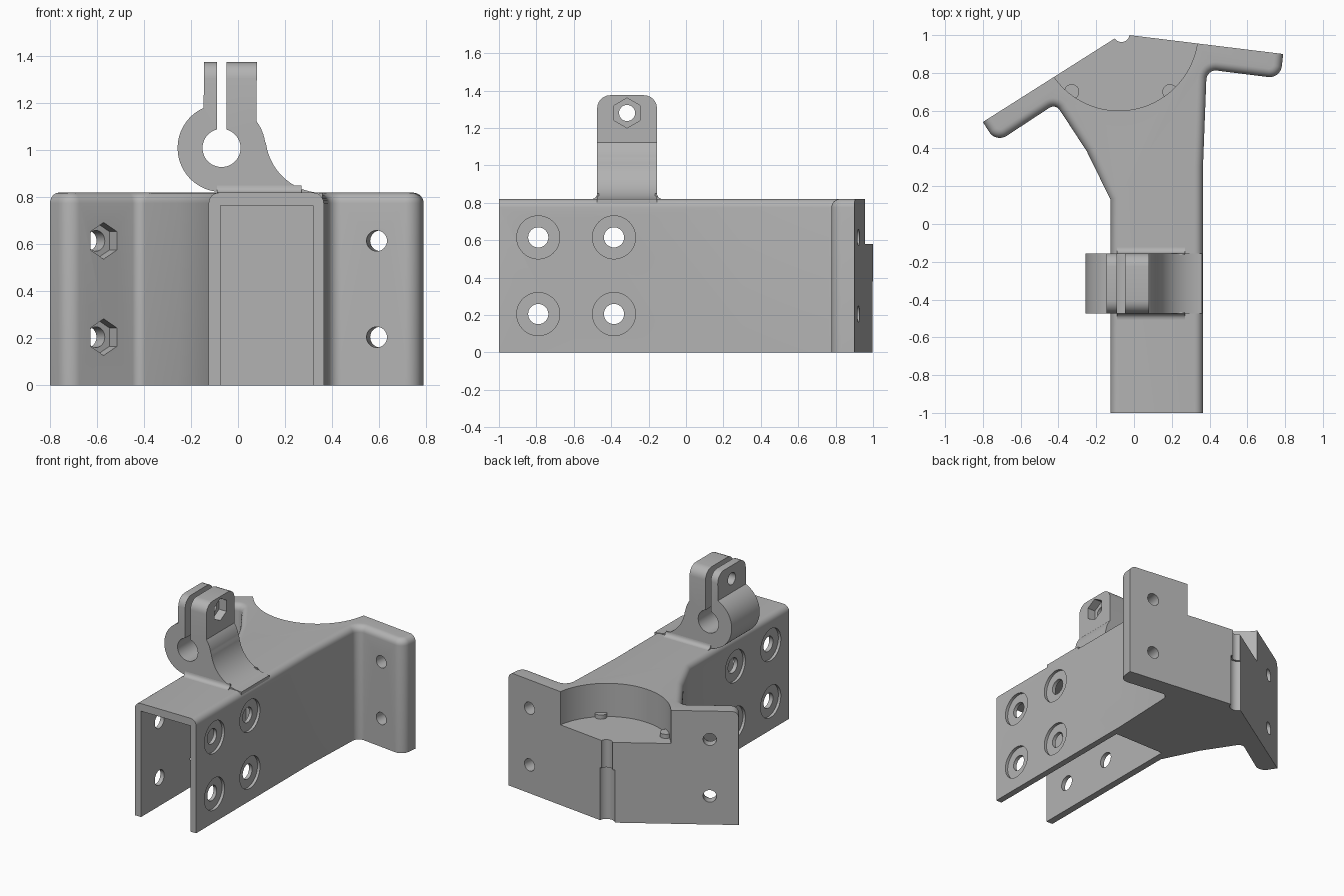
import bpy, bmesh
from math import sin, cos, tan, pi, radians
from mathutils import Vector, Matrix

cube = bpy.data.objects.get("Cube")
if cube:
    bpy.data.objects.remove(cube, do_unlink=True)

grey = bpy.data.materials.new("plain grey")
grey.use_nodes = True
grey.diffuse_color = (0.45, 0.45, 0.45, 1)
grey.node_tree.nodes["Principled BSDF"].inputs["Base Color"].default_value = grey.diffuse_color


def rounded(corners, steps=8):
    """Polygon with each (u, v, radius) corner filleted."""
    pts = [Vector(c[:2]) for c in corners]
    out = []
    for i, (p, c) in enumerate(zip(pts, corners)):
        r = c[2]
        if not r:
            out.append(p)
            continue
        a = (pts[i - 1] - p).normalized()
        b = (pts[(i + 1) % len(pts)] - p).normalized()
        half = a.angle(b) / 2
        centre = p + (a + b).normalized() * r / sin(half)
        start, end = (p + d * r / tan(half) - centre for d in (a, b))
        for k in range(steps + 1):
            out.append(centre + start.lerp(end, k / steps).normalized() * r)
    return out


def arc(cu, cv, r, start, end, steps=24):
    angles = [radians(start + (end - start) * k / steps) for k in range(steps + 1)]
    return [Vector((cu + r * cos(a), cv + r * sin(a))) for a in angles]


def finish(name, bm):
    bmesh.ops.recalc_face_normals(bm, faces=bm.faces)
    mesh = bpy.data.meshes.new(name)
    bm.to_mesh(mesh)
    bm.free()
    mesh.materials.append(grey)
    ob = bpy.data.objects.new(name, mesh)
    bpy.context.collection.objects.link(ob)
    return ob


def prism_mesh(pts, axis, lo, hi):
    place = {"x": lambda p: (lo, p[0], p[1]),
             "y": lambda p: (p[0], lo, p[1]),
             "z": lambda p: (p[0], p[1], lo)}[axis]
    bm = bmesh.new()
    face = bm.faces.new([bm.verts.new(place(p)) for p in pts])
    ext = bmesh.ops.extrude_face_region(bm, geom=[face])
    shift = Vector([(hi - lo) * (axis == a) for a in "xyz"])
    bmesh.ops.translate(bm, vec=shift,
                        verts=[g for g in ext["geom"] if isinstance(g, bmesh.types.BMVert)])
    bmesh.ops.recalc_face_normals(bm, faces=bm.faces)
    return bm


def round_edges(bm, rule, radius):
    edges = [e for e in bm.edges if rule(e.verts[0].co, e.verts[1].co)]
    bmesh.ops.bevel(bm, geom=edges, offset=radius, segments=6, profile=0.5,
                    affect="EDGES", clamp_overlap=False)


def rod(name, start, end, r, sides=32, turn=0):
    """Cylinder or hexagonal bar between two points."""
    start, end = Vector(start), Vector(end)
    d = end - start
    bm = bmesh.new()
    rot = d.to_track_quat("Z", "Y").to_matrix().to_4x4()
    m = Matrix.Translation((start + end) / 2) @ rot @ Matrix.Rotation(turn, 4, "Z")
    bmesh.ops.create_cone(bm, cap_ends=True, segments=sides, radius1=r, radius2=r,
                          depth=d.length, matrix=m)
    return finish(name, bm)


def boolean(target, tool, operation="DIFFERENCE"):
    mod = target.modifiers.new("cut", "BOOLEAN")
    mod.operation, mod.solver, mod.object = operation, "EXACT", tool
    bpy.context.view_layer.objects.active = target
    bpy.ops.object.modifier_apply(modifier=mod.name)
    bpy.data.objects.remove(tool, do_unlink=True)


def smooth(ob):
    bpy.ops.object.select_all(action="DESELECT")
    ob.select_set(True)
    bpy.context.view_layer.objects.active = ob
    bpy.ops.object.shade_smooth_by_angle(angle=radians(30))


TOP = 0.82
APEX = (-0.066, 1.005)


def back_y(x):
    return min(0.54 + 0.634 * (x + 0.8), 0.9 - 0.13 * (x - 0.79))


# Arm with two angled wings
outline = rounded([
    (-0.125, -1, 0), (0.365, -1, 0), (0.365, 0.3, 0), (0.385, 0.819, 0.05),
    (0.775, 0.77, 0.065), (0.79, 0.9, 0), (*APEX, 0), (-0.8, 0.54, 0),
    (-0.73, 0.43, 0.065), (-0.415, 0.637, 0.04), (-0.25, 0.385, 0), (-0.125, 0.13, 0)])
bm = prism_mesh(outline, "z", 0, TOP)


def top_rim(a, b):
    mid = (a + b) / 2
    return min(a.z, b.z) > TOP - 0.001 and mid.y > -0.99 and mid.y < back_y(mid.x) - 0.015


round_edges(bm, top_rim, 0.045)
body = finish("bracket_body", bm)

# Open channel under the arm
channel = [(-0.075, -0.2), (0.32, -0.2), (0.32, 0.765), (-0.075, 0.765)]
boolean(body, finish("channel_cut", prism_mesh(channel, "y", -1.2, 0.2)))

# Round pocket and stepped rear groove
boolean(body, rod("pocket_cut", (-0.08, 1.02, 0.58), (-0.08, 1.02, 1), 0.42, 96))
for r, height in ((0.042, 1), (0.056, 0.38)):
    boolean(body, rod("groove_cut", (*APEX, -0.1), (*APEX, height), r))

# Bolt holes in the arm sides and the wings
left_n = Vector((-0.535, 0.845, 0))
right_n = Vector((0.122, 0.992, 0))
for z in (0.205, 0.615):
    for y in (-0.79, -0.385):
        boolean(body, rod("side_hole", (-0.5, y, z), (0.7, y, z), 0.054))
        for inner, outer in ((0.345, 0.5), (-0.105, -0.3)):
            boolean(body, rod("side_recess", (inner, y, z), (outer, y, z), 0.115, 48))
    right = Vector((0.59, 0.79, z))
    boolean(body, rod("wing_hole", right - right_n * 0.1, right + right_n * 0.3, 0.044))
    left = Vector((-0.572, 0.535, z))
    boolean(body, rod("wing_hole", left - left_n * 0.1, left + left_n * 0.3, 0.044))
    boolean(body, rod("nut_cut", left - left_n * 0.08, left + left_n * 0.06, 0.078, 6))
smooth(body)

# Small pegs on the pocket floor
for side, x in (("right", -0.33), ("left", 0.19)):
    smooth(rod(side + "_pocket_peg", (x, 0.7, 0.57), (x, 0.7, 0.61), 0.04))

# Split tube clamp with a flared foot
FRONT, REAR = -0.475, -0.155
CX, CZ, EAR_TOP = -0.07, 1.01, 1.375
profile = [Vector((-0.145, EAR_TOP))]
profile += arc(CX, CZ, 0.187, 114, 270, 36)
profile += [Vector((-0.07, 0.79)), Vector((0.36, 0.79))]
profile += arc(0.36, 1.062, 0.243, 270, 188, 24)
profile += arc(CX, CZ, 0.187, 9, 37, 8)
profile += [Vector((0.08, EAR_TOP))]
bm = prism_mesh(profile, "y", FRONT, REAR)
round_edges(bm, lambda a, b: min(a.z, b.z) > EAR_TOP - 0.001 and abs(a.y - b.y) < 0.001, 0.07)
clamp = finish("tube_clamp", bm)
boolean(clamp, rod("tube_cut", (CX, -1, CZ), (CX, 0.5, CZ), 0.081, 48))
slot = [(-0.09, CZ), (-0.048, CZ), (-0.048, 1.5), (-0.09, 1.5)]
boolean(clamp, finish("slot_cut", prism_mesh(slot, "y", -1, 0.5)))
MID = (FRONT + REAR) / 2
boolean(clamp, rod("ear_hole", (-0.4, MID, 1.28), (0.4, MID, 1.28), 0.043))
boolean(clamp, rod("ear_nut_cut", (0.02, MID, 1.28), (0.3, MID, 1.28), 0.08, 6))
smooth(clamp)

# Fillets where the clamp meets the arm
for name, y, s in (("front_fillet", FRONT, -1), ("rear_fillet", REAR, 1)):
    curve = [Vector((y + s * (0.03 + 0.03 * cos(a)), 0.85 + 0.03 * sin(a)))
             for a in (pi + pi / 2 * k / 6 for k in range(7))]
    curve += [Vector((y + s * 0.03, 0.81)), Vector((y - s * 0.01, 0.81)),
              Vector((y - s * 0.01, 0.85))]
    smooth(finish("clamp_" + name, prism_mesh(curve, "x", -0.09, 0.27)))
